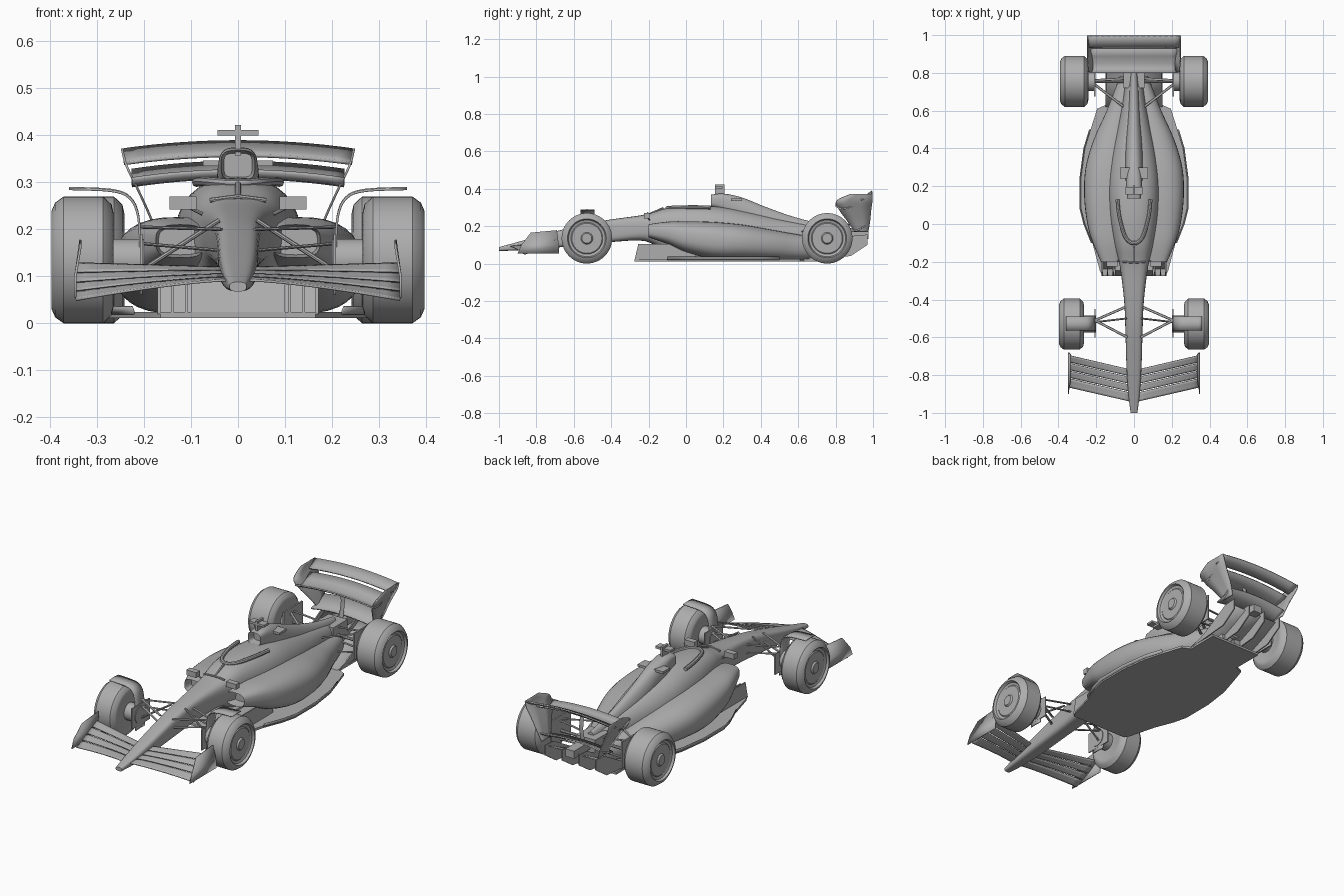
import bpy, bmesh, math
from mathutils import Vector

old = bpy.data.objects.get("Cube")
if old:
    bpy.data.objects.remove(old)

GREY = (0.42, 0.42, 0.42, 1)
mat = bpy.data.materials.new("plain grey")
mat.use_nodes = True
mat.diffuse_color = GREY
mat.node_tree.nodes["Principled BSDF"].inputs["Base Color"].default_value = GREY


def make(name, verts, faces, mirror=False, thick=0, smooth=True, inlet=0):
    bm = bmesh.new()
    vs = [bm.verts.new(v) for v in verts]
    for f in faces:
        bm.faces.new([vs[i] for i in f])
    bmesh.ops.recalc_face_normals(bm, faces=bm.faces)
    if inlet:
        # hollow out the front cap as an air intake
        cap = min(bm.faces, key=lambda f: f.calc_center_median().y)
        bmesh.ops.inset_region(bm, faces=[cap], thickness=0.006)
        bmesh.ops.translate(bm, verts=cap.verts, vec=(0, inlet, 0))
    me = bpy.data.meshes.new(name)
    bm.to_mesh(me)
    bm.free()
    me.materials.append(mat)
    ob = bpy.data.objects.new(name, me)
    bpy.context.collection.objects.link(ob)
    if thick:
        mod = ob.modifiers.new("Thickness", 'SOLIDIFY')
        mod.thickness, mod.offset = thick, 0
    if mirror:
        ob.modifiers.new("Mirror", 'MIRROR')
    if smooth:
        bpy.ops.object.select_all(action='DESELECT')
        ob.select_set(True)
        bpy.context.view_layer.objects.active = ob
        bpy.ops.object.shade_smooth_by_angle(angle=math.radians(35))
    return ob


def grid_faces(rows, cols, wrap=False):
    span = cols if wrap else cols - 1
    return [(r * cols + c, r * cols + (c + 1) % cols, (r + 1) * cols + (c + 1) % cols, (r + 1) * cols + c)
            for r in range(rows - 1) for c in range(span)]


def sheet(name, rows, thick=0.005, mirror=True):
    return make(name, [p for r in rows for p in r], grid_faces(len(rows), len(rows[0])), mirror, thick)


def refine(rows, steps=5):
    # Catmull-Rom interpolation between stations
    out = []
    for i in range(len(rows) - 1):
        a, b, c, d = (rows[max(0, min(len(rows) - 1, i + k))] for k in (-1, 0, 1, 2))
        for s in range(steps):
            t = s / steps
            out.append([q + 0.5 * t * (r - p + t * (2*p - 5*q + 4*r - w + t * (3*(q - r) + w - p)))
                        for p, q, r, w in zip(a, b, c, d)])
    return out + [list(rows[-1])]


def loft(name, stations, mirror=False, inlet=0, n=32):
    # stations: y, inner x, outer x, bottom z, top z, squareness
    rows = refine(stations)
    verts = []
    for y, xi, xo, z0, z1, e in rows:
        for k in range(n):
            c, s = math.cos(math.tau * k / n), math.sin(math.tau * k / n)
            verts.append(((xi + xo) / 2 + (xo - xi) / 2 * math.copysign(abs(c) ** (2 / e), c), y,
                          (z0 + z1) / 2 + (z1 - z0) / 2 * math.copysign(abs(s) ** (2 / e), s)))
    faces = grid_faces(len(rows), n, True)
    faces += [tuple(range(n)), tuple(range(len(verts) - n, len(verts)))]
    return make(name, verts, faces, mirror, inlet=inlet)


def prism(name, pts, axis, lo, hi, mirror=False):
    # polygon extruded along an axis
    verts = [Vector(p[:axis] + (d,) + p[axis:]) for d in (lo, hi) for p in pts]
    n = len(pts)
    return make(name, verts, grid_faces(2, n, True) + [tuple(range(n)), tuple(range(n, 2 * n))], mirror)


def box(name, c, s, mirror=False):
    x, y, z = (v / 2 for v in s)
    pts = [(c[0] + a * x, c[1] + b * y) for a, b in ((-1, -1), (1, -1), (1, 1), (-1, 1))]
    return prism(name, pts, 2, c[2] - z, c[2] + z, mirror)


def rod(name, path, r=0.005, mirror=True, n=8, flat=1):
    path = [Vector(p) for p in path]
    verts = []
    for i, p in enumerate(path):
        d = (path[min(i + 1, len(path) - 1)] - path[max(i - 1, 0)]).normalized()
        u = d.cross(Vector((0, 0, 1)) if abs(d.z) < 0.9 else Vector((0, 1, 0))).normalized()
        v = d.cross(u)
        verts += [p + r * math.cos(math.tau * k / n) * u + r * flat * math.sin(math.tau * k / n) * v for k in range(n)]
    faces = grid_faces(len(path), n, True) + [tuple(range(n)), tuple(range(len(verts) - n, len(verts)))]
    return make(name, verts, faces, mirror)


# Wheels: tyre, recessed rim and hub turned about the axle
def wheel(name, y, x0, x1, n=48):
    R = 0.135
    prof = [(x0 - .02, .005), (x0 - .02, .03), (x0 + .002, .032), (x0 + .002, .095), (x0, .1), (x0 + .004, .118), (x0 + .022, R),
            (x1 - .026, R), (x1 - .008, .122), (x1, .104), (x1 - .012, .098), (x1 - .016, .085),
            (x1 - .012, .08), (x1 - .012, .032), (x1 - .004, .026), (x1 - .004, .005)]
    verts = [(x, y + r * math.cos(math.tau * k / n), R + r * math.sin(math.tau * k / n)) for x, r in prof for k in range(n)]
    faces = grid_faces(len(prof), n, True) + [tuple(range(n)), tuple(range(len(verts) - n, len(verts)))]
    make(name, verts, faces, True)


wheel("front_wheels", -.53, .265, .397)
wheel("rear_wheels", .755, .242, .392)

# Nose and chassis, engine cover spine, sidepods
tub = [(-1, .018, .068, .088, 3), (-.9, .03, .07, .115, 3.5), (-.75, .04, .08, .157, 4), (-.55, .046, .1, .21, 4),
       (-.4, .053, .115, .236, 4), (-.22, .076, .12, .262, 3.2), (-.1, .105, .06, .297, 2.8), (.05, .13, .03, .31, 2.5),
       (.2, .135, .03, .302, 2.4), (.35, .12, .03, .275, 2.2), (.5, .09, .03, .24, 2.2), (.65, .06, .04, .21, 2.2),
       (.8, .04, .06, .18, 2.2)]
loft("nose_and_chassis", [(y, -w, w, a, b, e) for y, w, a, b, e in tub])
spine = [(.135, .036, .305, .368, 3.5), (.2, .042, .28, .374, 3), (.3, .046, .2, .353, 2.3), (.42, .044, .15, .305, 2),
         (.55, .036, .12, .258, 2), (.68, .028, .12, .222, 2), (.8, .02, .12, .2, 2)]
loft("airbox_and_spine", [(y, -w, w, a, b, e) for y, w, a, b, e in spine], inlet=.04)
loft("sidepods", [(-.2, .07, .175, .14, .21, 3), (-.1, .03, .218, .105, .224, 2.8), (0, .01, .247, .06, .226, 2.6),
                  (.15, 0, .264, .025, .222, 2.5), (.3, 0, .256, .02, .208, 2.3), (.45, 0, .212, .018, .182, 2.2),
                  (.6, 0, .145, .018, .155, 2.2), (.78, 0, .075, .03, .13, 2.2)], True, .05)

# Floor with its raised front and fences
half = [(.15, .8), (.15, .63), (.195, .61), (.23, .5), (.26, .4), (.28, .25), (.28, .08), (.26, 0), (.22, -.1), (.18, -.25), (.165, -.275)]
prism("floor", half + [(-x, y) for x, y in reversed(half)], 2, .012, .024)
prism("floor_front", [(-.275, .02), (-.245, .1), (.1, .1), (.1, .02)], 0, -.1, .1)
for x, h in ((.11, .09), (.14, .09), (.168, .105)):
    prism("floor_fence", [(-.275, .02), (-.255, h), (-.05, h), (.02, .02)], 0, x - .003, x + .003, True)
prism("floor_inlet_ramp", [(-.24, .02), (-.2, .09), (.05, .09), (.05, .02)], 0, .09, .17, True)
sheet("floor_edge_wing", [[(x + d * .006, y, .02 + d * .016) for d in (0, 1)] for x, y in half[3:9]], .004)

# Cockpit surround and screen ahead of it
rod("cockpit_hoop", refine([(.088, .13, .3), (.078, .04, .302), (.05, -.06, .3), (.02, -.097, .297), (0, -.1, .297)]), .01)
rod("cockpit_fin", [(0, -.2, .262), (0, -.12, .297)], .006, False)
rod("cowl_strip", [(-.06, -.2, .262), (0, -.205, .27), (.06, -.2, .262)], .005, False)

# Mirrors
box("mirrors", (.117, -.21, .256), (.058, .03, .028), True)
rod("mirror_stalks", [(.06, -.19, .225), (.11, -.205, .25)], .004)

# Roof camera pods
box("roof_mast", (0, .18, .39), (.012, .05, .065))
box("roof_camera", (0, .175, .406), (.088, .04, .012))
box("side_pods_bar", (0, .27, .341), (.15, .06, .012))

# Front wing: four swept elements per side
def wing_point(x, c):
    t = (x - .02) / .325
    low, high = .092 - .042 * t ** 1.4, .118 + .01 * t
    return (x, -.94 + .075 * t + .17 * c, low + (high - low) * c ** 1.2)


for a, b in ((0, .28), (.31, .52), (.55, .76), (.79, 1)):
    sheet("front_wing_element", [[wing_point(.02 + .325 * i / 10, a + (b - a) * k / 4) for k in range(5)] for i in range(11)])
sheet("front_wing_endplates", [[(.346, -.9, .055), (.346, -.68, .055)], [(.346, -.88, .1), (.346, -.68, .1)],
                               [(.335, -.83, .165), (.335, -.69, .178)]])

# Front brake plates curling into winglets over the tyres
arch = refine([(.206, .06), (.207, .14), (.212, .225), (.23, .266), (.27, .282), (.36, .286)], 4)
sheet("front_wheel_winglets", [[(x, -.565, z), (x, -.53, z + .002), (x, -.49, z)] for x, z in arch])
prism("front_brake_ducts", [(-.6, .08), (-.6, .19), (-.45, .19), (-.45, .08)], 0, .203, .209, True)

# Suspension
for z0, z1 in ((.2, .205), (.155, .17)):
    for y0 in (-.435, -.6):
        rod("front_wishbone", [(.035, y0, z0), (.207, -.51, z1)], .007, flat=.5)
rod("front_pushrod", [(.04, -.5, .22), (.21, -.52, .11)], .005)
rod("front_axles", [(.2, -.53, .135), (.27, -.53, .135)], .045, n=24)
for z0, z1 in ((.17, .19), (.1, .09)):
    for y0, y1 in ((.61, .74), (.77, .76)):
        rod("rear_wishbone", [(.04, y0, z0), (.21, y1, z1)], .007, flat=.5)
rod("rear_driveshafts", [(.03, .755, .135), (.25, .755, .135)], .008)
box("rear_brake_ducts", (.208, .755, .145), (.008, .16, .14), True)
rod("rear_axles", [(.208, .755, .135), (.245, .755, .135)], .05, n=24)

# Rear wing
def rear_blade(name, prof, w):
    xs = [w * (i / 8 - 1) for i in range(17)]
    sheet(name, [[(x, y, z - .017 * (x / w) ** 2) for y, z in prof] for x in xs], .007, False)


rear_blade("rear_wing_main", [(.8, .325), (.82, .312), (.85, .31), (.89, .322), (.93, .343)], .226)
rear_blade("rear_wing_flap", [(.935, .357), (.965, .366), (.995, .387)], .243)
ends = refine([(.247, .372, .88, .997), (.237, .335, .805, .997), (.213, .285, .82, .99), (.188, .23, .86, .985), (.165, .17, .9, .975)])
sheet("rear_wing_endplates", [[(x, y0 + (y1 - y0) * k / 3, z) for k in range(4)] for x, z, y0, y1 in ends])
rear_blade("beam_wing", [(.87, .185), (.92, .195), (.97, .225)], .18)

# Tail structure and diffuser
box("gearbox", (0, .78, .14), (.11, .12, .09))
box("crash_structure", (0, .88, .15), (.05, .19, .04))
rod("wing_pylon", [(0, .86, .15), (0, .88, .25), (0, .87, .315)], .012, False, flat=.4)
sheet("diffuser_roof", [[(x, y, z) for y, z in ((.62, .022), (.74, .05), (.85, .095), (.94, .14))] for x in (-.15, 0, .15)], .006, False)
for x in (.05, .148):
    prism("diffuser_strake", [(.64, .02), (.88, .04), (.97, .1), (.97, .155), (.9, .15), (.74, .06)], 0, x - .003, x + .003, True)
